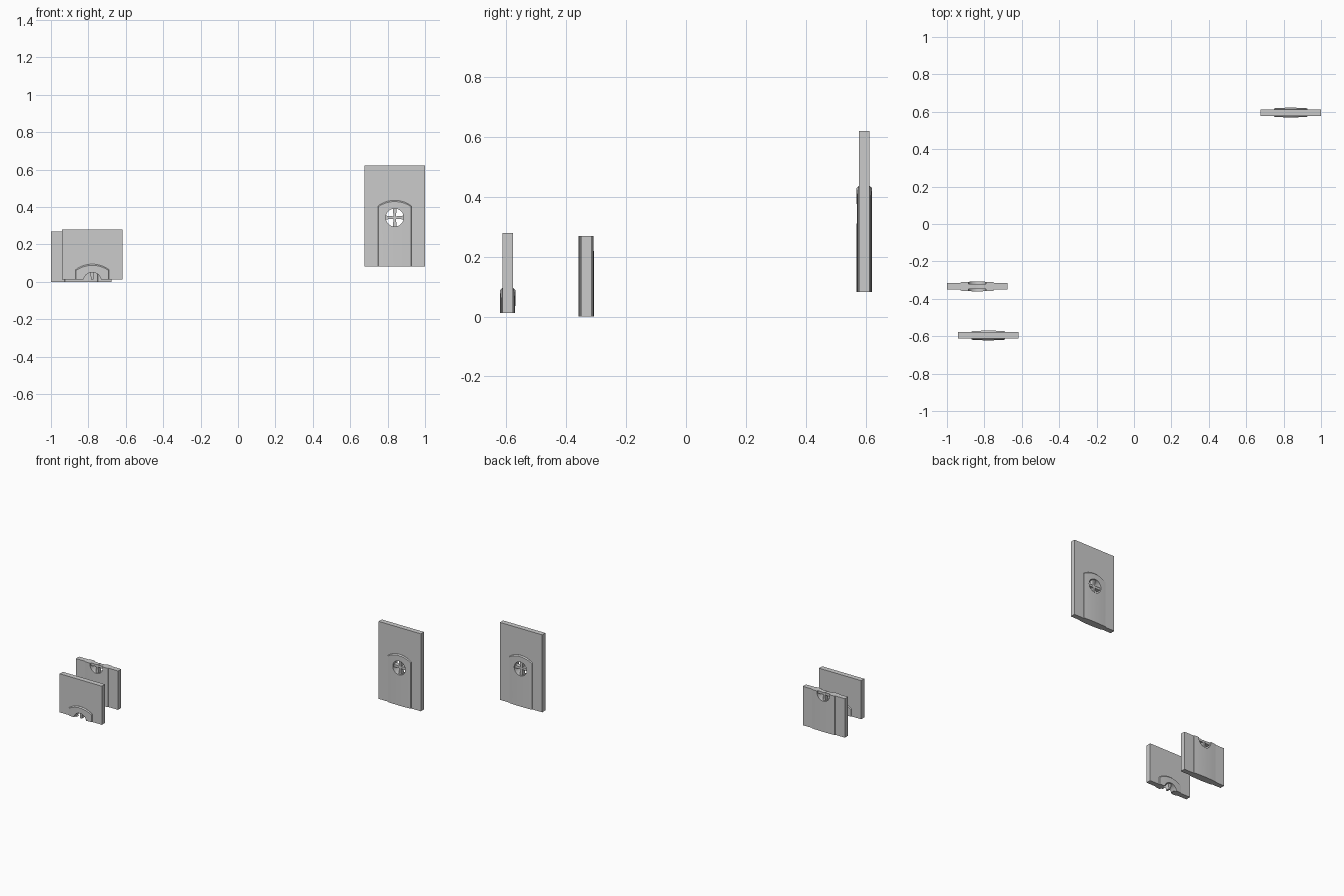
import bpy, bmesh, math

if "Cube" in bpy.data.objects:
    bpy.data.objects.remove(bpy.data.objects["Cube"])

HEIGHT, CUT = 0.538, 0.27          # whole wall height, height of the split
HALF_W, HALF_T = 0.162, 0.0175     # wall panel half width / half thickness
DOOR_W, DOOR_TOP = 0.0895, 0.353   # door half width, arch apex
WIN_Z, WIN_R = 0.261, 0.048        # round window


def loft(name, loops):
    """Closed solid through equal-length loops of points, capped at both ends."""
    bm = bmesh.new()
    rings = [[bm.verts.new(p) for p in loop] for loop in loops]
    n = len(rings[0])
    for a, b in zip(rings, rings[1:]):
        for i in range(n):
            j = (i + 1) % n
            bm.faces.new((a[i], a[j], b[j], b[i]))
    bm.faces.new(rings[0])
    bm.faces.new(rings[-1])
    bmesh.ops.recalc_face_normals(bm, faces=bm.faces)
    me = bpy.data.meshes.new(name)
    bm.to_mesh(me)
    bm.free()
    ob = bpy.data.objects.new(name, me)
    bpy.context.collection.objects.link(ob)
    return ob


def along_y(name, outline, half):
    return loft(name, [[(x, y, z) for x, z in outline] for y in (-half, half)])


def box(name, hx, hy, z0, z1):
    return along_y(name, [(-hx, z0), (hx, z0), (hx, z1), (-hx, z1)], hy)


def boolean(ob, other, op):
    mod = ob.modifiers.new("bool", 'BOOLEAN')
    mod.operation, mod.solver, mod.object = op, 'EXACT', other
    bpy.context.view_layer.update()
    me = bpy.data.meshes.new_from_object(
        ob.evaluated_get(bpy.context.evaluated_depsgraph_get()))
    ob.modifiers.clear()
    ob.data = me
    bpy.data.objects.remove(other)


# arched door with chamfered rim
sag = 0.03
rad = (DOOR_W ** 2 + sag ** 2) / (2 * sag)
span = math.asin(DOOR_W / rad)
outline = [(-DOOR_W, -0.05), (DOOR_W, -0.05)]
for i in range(17):
    a = span * (1 - i / 8)
    outline.append((rad * math.sin(a), DOOR_TOP - rad + rad * math.cos(a)))
layers = [(-0.028, 0.92, 0.976), (-0.019, 1, 1), (0.019, 1, 1), (0.028, 0.92, 0.976)]
door = loft("door", [[(x * sx, y, z * sz) for x, z in outline] for y, sx, sz in layers])

# gently convex door faces
xs = [-0.1 + 0.2 * i / 16 for i in range(17)]
bulge = [(x, 0.0215 + 0.0045 * (1 - (x / 0.1) ** 2)) for x in xs]
section = [(x, -y) for x, y in bulge] + [(x, y) for x, y in reversed(bulge)]
lens = loft("lens", [[(x, y, z) for x, y in section] for z in (-0.1, 0.5)])
boolean(door, lens, 'INTERSECT')

# wall panel joined with the door
wall = box("wall_with_door", HALF_W, HALF_T, -0.03, HEIGHT)
boolean(wall, door, 'UNION')

# round window opening
circle = [(WIN_R * math.cos(2 * math.pi * i / 32),
           WIN_Z + WIN_R * math.sin(2 * math.pi * i / 32)) for i in range(32)]
boolean(wall, along_y("opening", circle, 0.1), 'DIFFERENCE')

# crossed window bars, thinner than the door and a little flared
r, c, e = WIN_R + 0.003, 0.0065, 0.0105
cross = [(c, c), (e, r), (-e, r), (-c, c), (-r, e), (-r, -e),
         (-c, -c), (-e, -r), (e, -r), (c, -c), (r, -e), (r, e)]
bars = along_y("window_bars", [(x, z + WIN_Z) for x, z in cross], 0.0145)
boolean(wall, bars, 'UNION')

# whole wall and its two split halves
pieces = [("full_door_wall", 0, 1, (0.838, 0.596, 0.083)),
          ("lower_door_wall", 0, CUT, (-0.838, -0.334, 0)),
          ("upper_door_wall", CUT, 1, (-0.779, -0.596, 0.012 - CUT))]
for name, z0, z1, loc in pieces:
    ob = wall.copy()
    ob.data = wall.data.copy()
    ob.name = name
    bpy.context.collection.objects.link(ob)
    boolean(ob, box("clip", 0.3, 0.2, z0, z1), 'INTERSECT')
    ob.location = loc
    bpy.ops.object.select_all(action='DESELECT')
    ob.select_set(True)
    bpy.context.view_layer.objects.active = ob
    bpy.ops.object.shade_smooth_by_angle(angle=math.radians(25))
bpy.data.objects.remove(wall)
